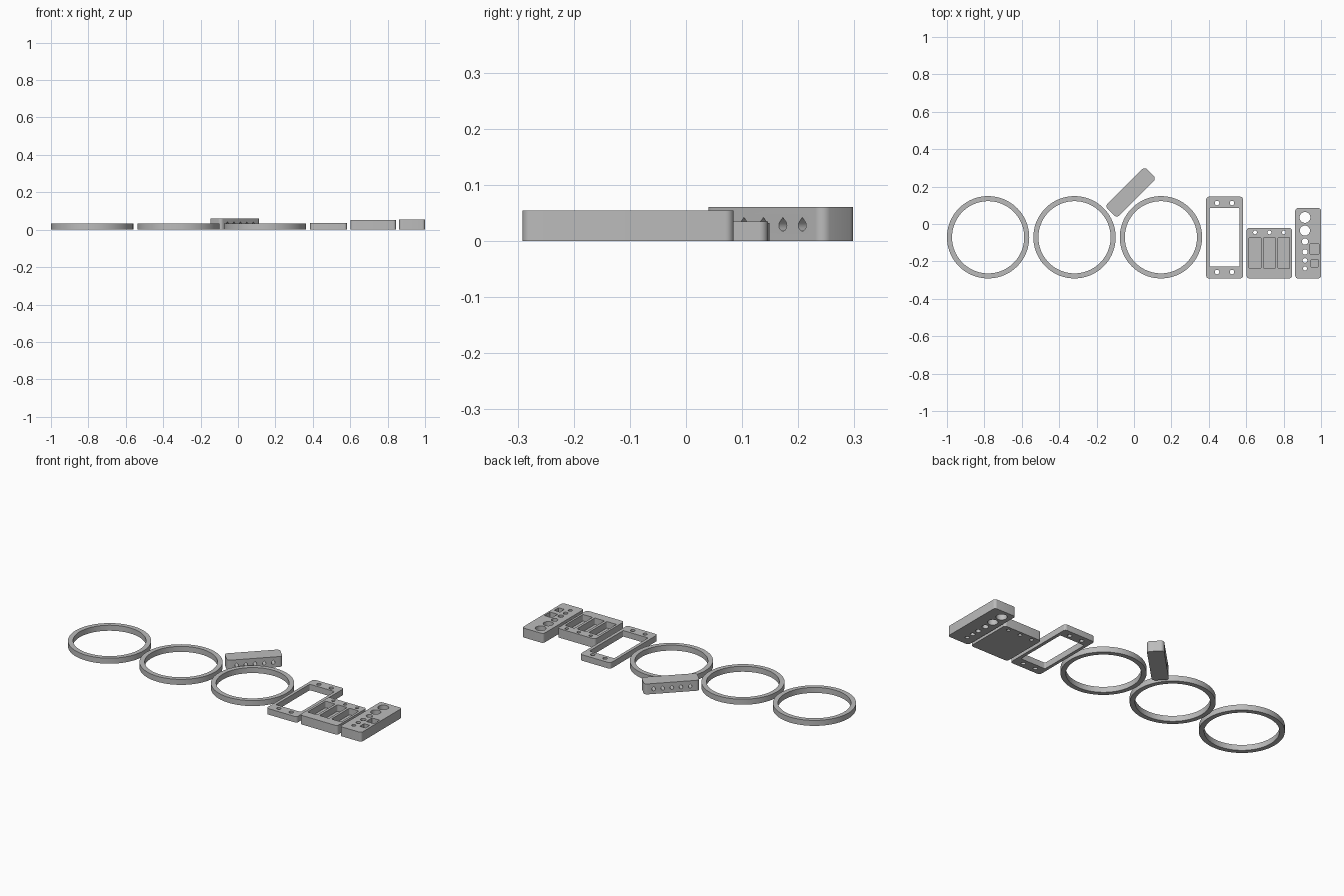
import bpy, bmesh, math
from mathutils import Matrix, Vector

cube = bpy.data.objects.get("Cube")
if cube:
    bpy.data.objects.remove(cube, do_unlink=True)

grey = bpy.data.materials.new("plain grey")
grey.use_nodes = True
colour = (0.5, 0.5, 0.5, 1)
grey.diffuse_color = colour
grey.node_tree.nodes["Principled BSDF"].inputs["Base Color"].default_value = colour


# Outlines, as lists of 2D points
def circle(x, y, r, n=32):
    return [(x + r * math.cos(math.tau * i / n), y + r * math.sin(math.tau * i / n))
            for i in range(n)]


def rounded(x0, x1, y0, y1, r, n=6):
    pts = []
    corners = ((x1 - r, y1 - r), (x0 + r, y1 - r), (x0 + r, y0 + r), (x1 - r, y0 + r))
    for k, (cx, cy) in enumerate(corners):
        for i in range(n + 1):
            a = math.pi / 2 * (k + i / n)
            pts.append((cx + r * math.cos(a), cy + r * math.sin(a)))
    return pts


def teardrop(x, y, r, n=18):
    pts = [(x, y + r * math.sqrt(2))]
    for i in range(n + 1):
        a = math.radians(135 + 270 * i / n)
        pts.append((x + r * math.cos(a), y + r * math.sin(a)))
    return pts


def prisms(name, shapes, turn=Matrix()):
    """One object made of extruded outlines: (points, bottom, top)."""
    bm = bmesh.new()
    for pts, low, high in shapes:
        face = bm.faces.new([bm.verts.new((x, y, low)) for x, y in pts])
        out = bmesh.ops.extrude_face_region(bm, geom=[face])
        verts = [v for v in out["geom"] if isinstance(v, bmesh.types.BMVert)]
        bmesh.ops.translate(bm, verts=verts, vec=(0, 0, high - low))
    bmesh.ops.recalc_face_normals(bm, faces=bm.faces[:])
    bmesh.ops.transform(bm, matrix=turn, verts=bm.verts[:])
    mesh = bpy.data.meshes.new(name)
    bm.to_mesh(mesh)
    bm.free()
    mesh.materials.append(grey)
    ob = bpy.data.objects.new(name, mesh)
    bpy.context.collection.objects.link(ob)
    return ob


def finish(ob, cutter):
    """Cut the holes, drop the cutter and smooth the round walls."""
    cutter.hide_render = True
    mod = ob.modifiers.new("holes", "BOOLEAN")
    mod.operation, mod.solver, mod.object = "DIFFERENCE", "EXACT", cutter
    bpy.ops.object.select_all(action="DESELECT")
    ob.select_set(True)
    bpy.context.view_layer.objects.active = ob
    bpy.ops.object.modifier_apply(modifier=mod.name)
    bpy.data.objects.remove(cutter, do_unlink=True)
    bpy.ops.object.shade_smooth_by_angle(angle=math.radians(30))


def plate(name, outline, height, through=(), pockets=(), floor=0.0):
    body = prisms(name, [(outline, 0, height)])
    cuts = [(p, -0.02, height + 0.02) for p in through]
    cuts += [(p, floor, height + 0.02) for p in pockets]
    finish(body, prisms(name + "_cutter", cuts))


# Three flat rings
for side, x in (("right", -0.78), ("middle", -0.318), ("left", 0.144)):
    plate(side + "_ring", circle(x, -0.071, 0.22, 96), 0.032,
          [circle(x, -0.071, 0.193, 96)])

# Open frame with four screw holes
plate("open_frame", rounded(0.386, 0.583, -0.291, 0.146, 0.015), 0.035,
      [rounded(0.404, 0.564, -0.227, 0.085, 0.006)]
      + [circle(x, y, 0.012) for x in (0.444, 0.524) for y in (0.112, -0.257)])

# Block with three slots and three holes
slots = [0.647, 0.724, 0.801]
plate("slotted_block", rounded(0.602, 0.845, -0.291, -0.021, 0.015), 0.053,
      [circle(x, -0.045, 0.01) for x in slots],
      [rounded(x - 0.031, x + 0.031, -0.238, -0.072, 0.005) for x in slots], 0.015)

# Gauge block with a row of shrinking holes and two square pockets
gauge = ((0.035, 0.029), (-0.035, 0.027), (-0.094, 0.017),
         (-0.15, 0.0145), (-0.195, 0.0125), (-0.238, 0.011))
plate("gauge_block", rounded(0.862, 1.0, -0.291, 0.085, 0.015), 0.055,
      [circle(0.914, y, r) for y, r in gauge],
      [rounded(0.941, 0.99, -0.16, -0.107, 0.003),
       rounded(0.947, 0.984, -0.23, -0.19, 0.003)], 0.015)

# Slanted bar with teardrop holes across it
place = Matrix.Translation(Vector((-0.018, 0.169, 0))) @ Matrix.Rotation(math.pi / 4, 4, "Z")
bar = prisms("drilled_bar", [(rounded(-0.149, 0.149, -0.044, 0.044, 0.018), 0, 0.061)], place)
drops = [(teardrop(0.049 * i, 0.028, 0.01), -0.1, 0.1) for i in range(-2, 3)]
finish(bar, prisms("bar_cutter", drops, place @ Matrix.Rotation(math.pi / 2, 4, "X")))
